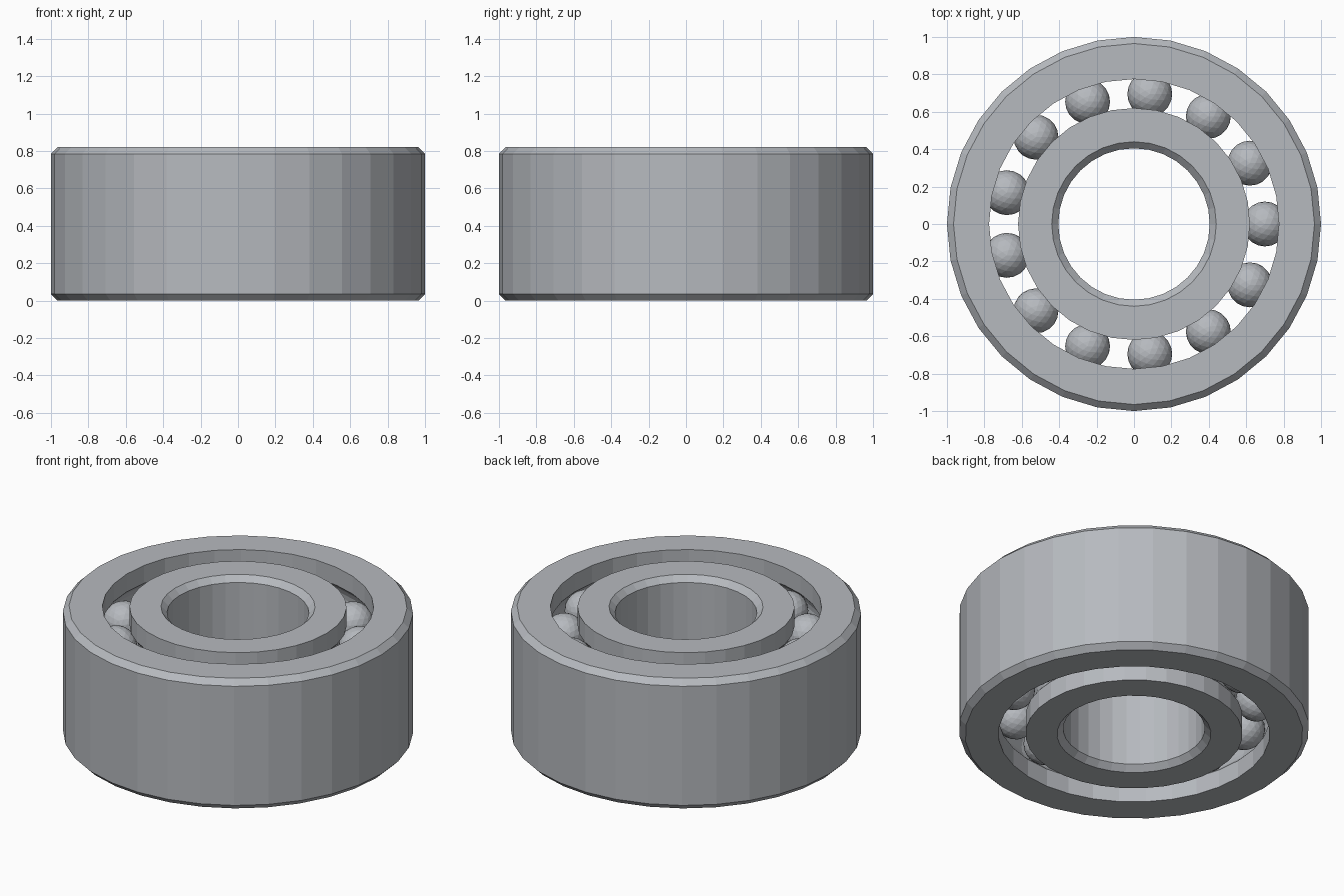
import bpy
from math import sin, cos, pi, sqrt

cube = bpy.data.objects.get("Cube")
if cube:
    bpy.data.objects.remove(cube, do_unlink=True)

HEIGHT = 0.82
SIDES = 32
BALLS = 13
PITCH = 0.70        # radius of the ball circle
BALL_R = 0.12
ROWS = (0.21, 0.61)  # heights of the two ball rows

steel = bpy.data.materials.new("steel grey")
steel.use_nodes = True
colour = (0.47, 0.49, 0.52, 1)
steel.diffuse_color = colour
steel.node_tree.nodes["Principled BSDF"].inputs["Base Color"].default_value = colour


def race(lip, side):
    """Wall profile going up, with one round groove per ball row."""
    points = [(lip, 0)]
    groove = BALL_R + 0.003
    half = sqrt(groove ** 2 - (lip - PITCH) ** 2)
    for z in ROWS:
        for i in range(7):
            dz = half * (i / 3 - 1)
            points.append((PITCH + side * sqrt(groove ** 2 - dz ** 2), z + dz))
    return points + [(lip, HEIGHT)]


def ring(name, profile):
    """Lathe a closed profile of (radius, height) around z."""
    n = len(profile)
    verts = [(r * cos(2 * pi * s / SIDES), r * sin(2 * pi * s / SIDES), z)
             for s in range(SIDES) for r, z in profile]
    faces = []
    for s in range(SIDES):
        a, b = s * n, (s + 1) % SIDES * n
        for i in range(n):
            j = (i + 1) % n
            faces.append((a + i, b + i, b + j, a + j))
    mesh = bpy.data.meshes.new(name)
    mesh.from_pydata(verts, [], faces)
    mesh.materials.append(steel)
    obj = bpy.data.objects.new(name, mesh)
    bpy.context.collection.objects.link(obj)
    return obj


def chamfered(wall, face):
    """Wall going up, with a 45 degree chamfer at both ends."""
    c = abs(wall - face)
    return [(face, 0), (wall, c), (wall, HEIGHT - c), (face, HEIGHT)]


# Rings: profiles run counter-clockwise so the faces point outwards
ring("outer_ring", chamfered(1.0, 0.965) + race(0.775, 1)[::-1])
ring("inner_ring", race(0.62, -1) + chamfered(0.405, 0.44)[::-1])

# Two rows of faceted balls
for row, z in zip(("lower", "upper"), ROWS):
    for k in range(BALLS):
        a = 2 * pi * k / BALLS
        bpy.ops.mesh.primitive_ico_sphere_add(
            subdivisions=3, radius=BALL_R,
            location=(PITCH * cos(a), PITCH * sin(a), z))
        ball = bpy.context.object
        ball.name = f"{row}_ball_{k + 1}"
        ball.data.materials.append(steel)
